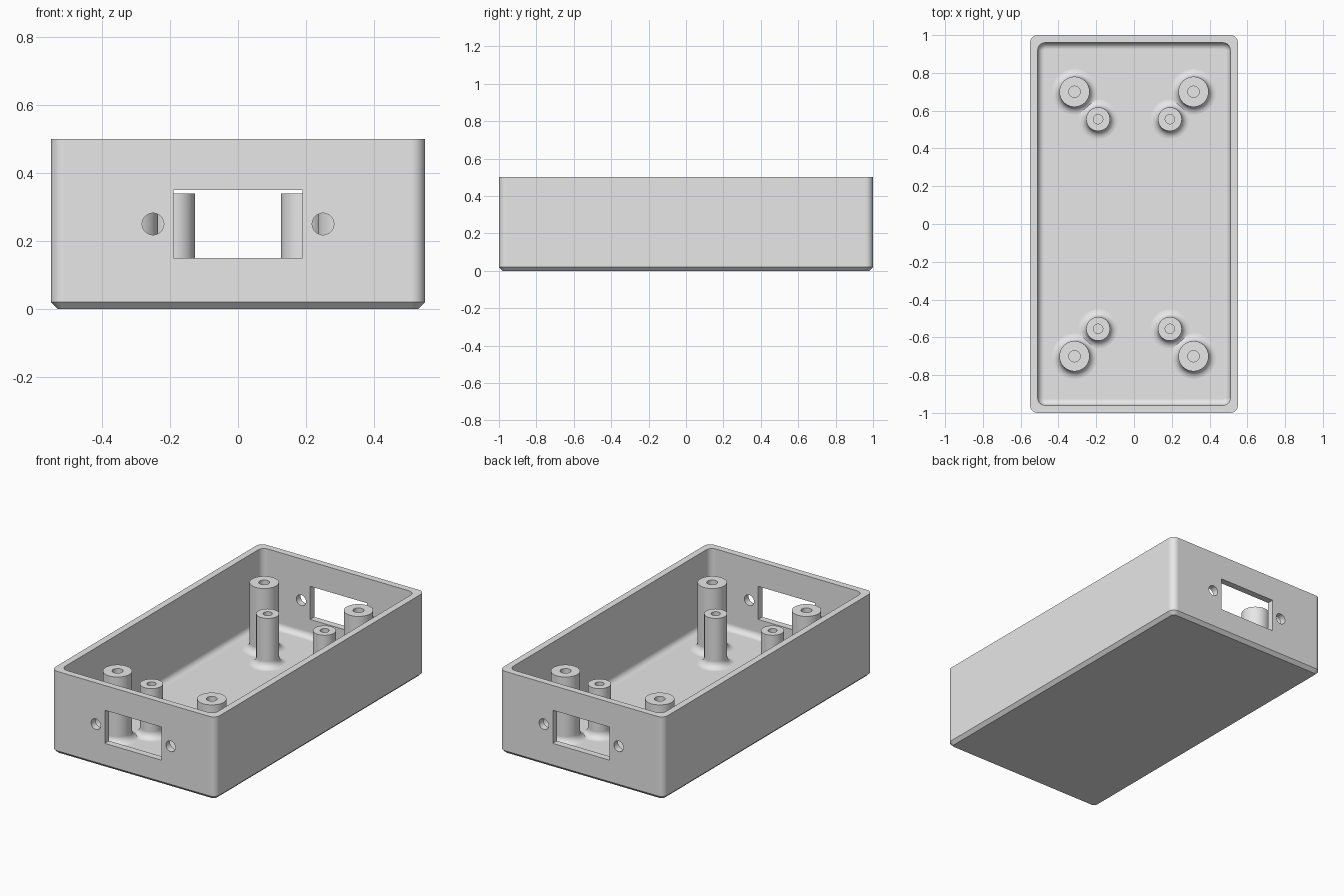
import bpy, bmesh, math

if "Cube" in bpy.data.objects:
    bpy.data.objects.remove(bpy.data.objects["Cube"], do_unlink=True)

grey = bpy.data.materials.new("light_grey_plastic")
grey.use_nodes = True
colour = (0.8, 0.8, 0.8, 1)
grey.diffuse_color = colour
grey.node_tree.nodes["Principled BSDF"].inputs["Base Color"].default_value = colour

HALF_X, HALF_Y, HEIGHT = 0.55, 1.0, 0.5
WALL, FLOOR, CHAMFER, CORNER, FILLET = 0.04, 0.04, 0.02, 0.04, 0.035


def make_object(name, bm):
    bmesh.ops.recalc_face_normals(bm, faces=bm.faces)
    mesh = bpy.data.meshes.new(name)
    bm.to_mesh(mesh)
    bm.free()
    obj = bpy.data.objects.new(name, mesh)
    bpy.context.collection.objects.link(obj)
    mesh.materials.append(grey)
    return obj


def select(obj):
    bpy.ops.object.select_all(action='DESELECT')
    obj.select_set(True)
    bpy.context.view_layer.objects.active = obj


def smooth(obj):
    select(obj)
    bpy.ops.object.shade_smooth_by_angle(angle=math.radians(30))
    normals = obj.modifiers.new("clean_shading", 'WEIGHTED_NORMAL')
    normals.keep_sharp = True


def loft(bm, rings):
    """Join rings of equal point count with quads."""
    loops = [[bm.verts.new(p) for p in ring] for ring in rings]
    n = len(loops[0])
    for a, b in zip(loops, loops[1:]):
        for i in range(n):
            j = (i + 1) % n
            bm.faces.new((a[i], a[j], b[j], b[i]))
    return loops


def rounded_rectangle(inset, radius, z, steps=8):
    points = []
    cx, cy = HALF_X - inset - radius, HALF_Y - inset - radius
    for k, (sx, sy) in enumerate([(1, 1), (-1, 1), (-1, -1), (1, -1)]):
        for i in range(steps + 1):
            a = (k + i / steps) * math.pi / 2
            points.append((sx * cx + radius * math.cos(a),
                           sy * cy + radius * math.sin(a), z))
    return points


# Open tray: chamfered base, rounded corners and filleted inner floor
bm = bmesh.new()
rings = [rounded_rectangle(CHAMFER, CORNER - CHAMFER, 0),
         rounded_rectangle(0, CORNER, CHAMFER),
         rounded_rectangle(0, CORNER, HEIGHT),
         rounded_rectangle(WALL, CORNER, HEIGHT)]
for i in range(7):
    a = i / 6 * math.pi / 2
    step = FILLET * (1 - math.cos(a))
    rings.append(rounded_rectangle(WALL + step, CORNER - step,
                                   FLOOR + FILLET * (1 - math.sin(a))))
loops = loft(bm, rings)
bm.faces.new(loops[0])
bm.faces.new(loops[-1])
tray = make_object("tray", bm)

# Cutters running through both end walls: a window and two screw holes
cutters = []
bpy.ops.mesh.primitive_cube_add(size=1, location=(0, 0, 0.25))
window = bpy.context.object
window.scale = (0.38, 3, 0.2)
window.name = "window_cutter"
cutters.append(window)
for side, x in (("left", 0.25), ("right", -0.25)):
    bpy.ops.mesh.primitive_cylinder_add(vertices=32, radius=0.032, depth=3,
                                        location=(x, 0, 0.25),
                                        rotation=(math.pi / 2, 0, 0))
    hole = bpy.context.object
    hole.name = side + "_screw_hole_cutter"
    cutters.append(hole)

for cutter in cutters:
    cutter.hide_render = True
    select(tray)
    cut = tray.modifiers.new("cut", 'BOOLEAN')
    cut.operation = 'DIFFERENCE'
    cut.solver = 'EXACT'
    cut.object = cutter
    bpy.ops.object.modifier_apply(modifier=cut.name)
    bpy.data.objects.remove(cutter, do_unlink=True)
smooth(tray)


# Hollow posts flaring into the floor
def post(name, x, y, radius, hole_radius, top, flare=0.04, sides=48):
    profile = []
    for i in range(7):
        a = i / 6 * math.pi / 2
        profile.append((radius + flare * (1 - math.sin(a)),
                        FLOOR + flare * (1 - math.cos(a))))
    profile += [(radius, top), (hole_radius, top), (hole_radius, FLOOR + 0.005)]
    bm = bmesh.new()
    turns = [2 * math.pi * i / sides for i in range(sides)]
    ends = loft(bm, [[(r * math.cos(t), r * math.sin(t), z) for t in turns]
                     for r, z in profile])
    bm.faces.new(ends[-1])
    bm.faces.new(ends[0])
    obj = make_object(name, bm)
    obj.location = (x, y, 0)
    smooth(obj)


for end, sy in (("front", -1), ("back", 1)):
    for side, sx in (("left", 1), ("right", -1)):
        post(f"{end}_{side}_tall_post", sx * 0.315, sy * 0.7, 0.08, 0.03, 0.44)
        post(f"{end}_{side}_short_post", sx * 0.19, sy * 0.555, 0.063, 0.025, 0.34)
